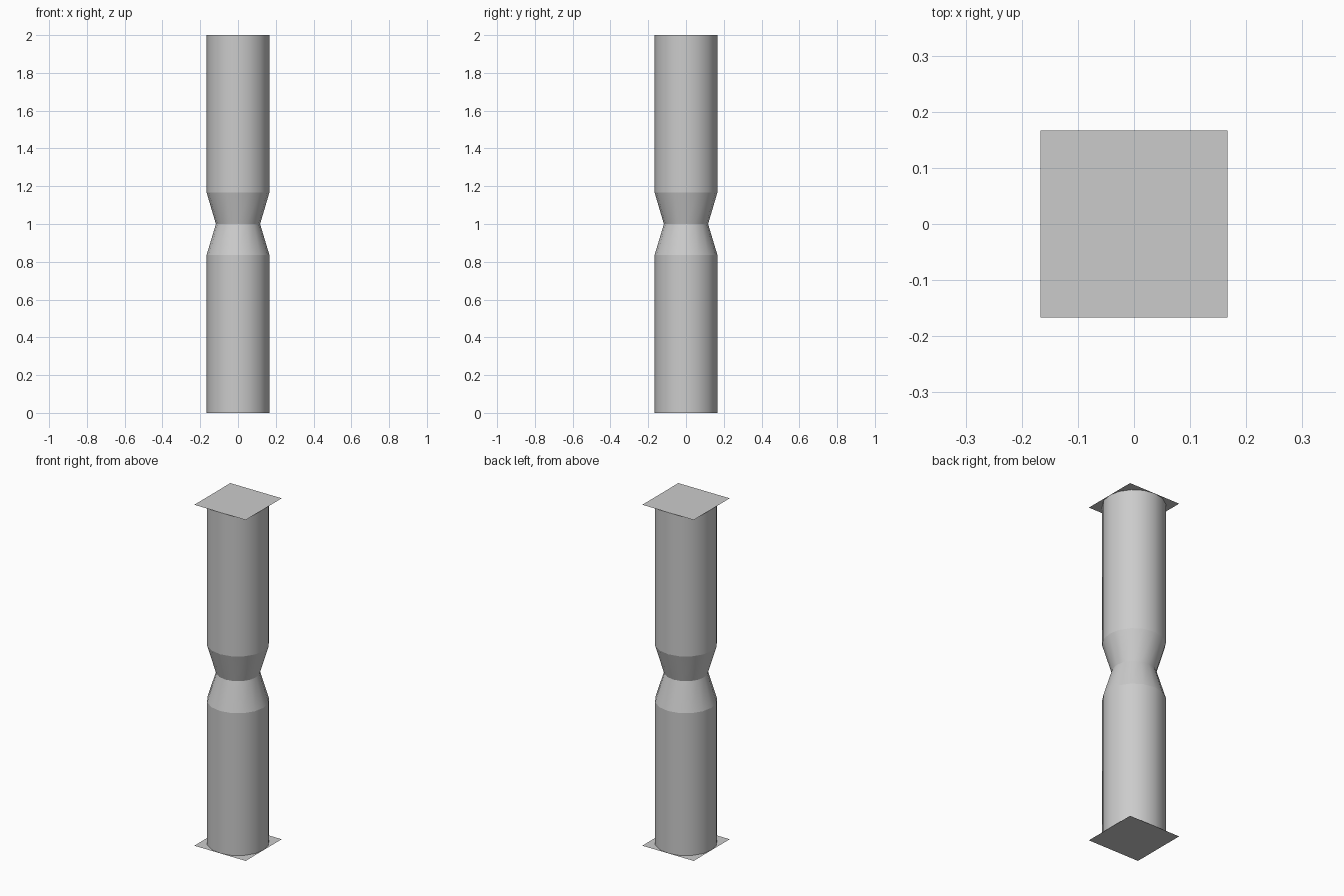
import bpy, bmesh, math

if "Cube" in bpy.data.objects:
    bpy.data.objects.remove(bpy.data.objects["Cube"])

R = 1 / 6      # shaft radius
W = 0.117      # waist radius
SIDES = 16


def new_object(name, bm):
    mesh = bpy.data.meshes.new(name)
    bm.to_mesh(mesh)
    bm.free()
    obj = bpy.data.objects.new(name, mesh)
    bpy.context.collection.objects.link(obj)
    return obj


# Pinched column: open rings joined by quads
bm = bmesh.new()
rings = []
for r, z in [(R, 0), (R, 0.835), (W, 1.0), (R, 1.168), (R, 2.0)]:
    rings.append([bm.verts.new((r * math.cos(math.tau * i / SIDES),
                                r * math.sin(math.tau * i / SIDES), z))
                  for i in range(SIDES)])
for low, high in zip(rings, rings[1:]):
    for i in range(SIDES):
        j = (i + 1) % SIDES
        bm.faces.new((low[i], low[j], high[j], high[i]))
# Smooth around the column, sharp at the waist and its shoulders
for f in bm.faces:
    f.smooth = True
for ring in rings[1:4]:
    for i in range(SIDES):
        bm.edges.get((ring[i], ring[(i + 1) % SIDES])).smooth = False
new_object("column_shaft", bm)

# Thin square end plates
for name, z, order in [("bottom_plate", 0.0, -1), ("top_plate", 2.0, 1)]:
    bm = bmesh.new()
    corners = [(-R, -R, z), (R, -R, z), (R, R, z), (-R, R, z)]
    bm.faces.new([bm.verts.new(c) for c in corners[::order]])
    new_object(name, bm)
